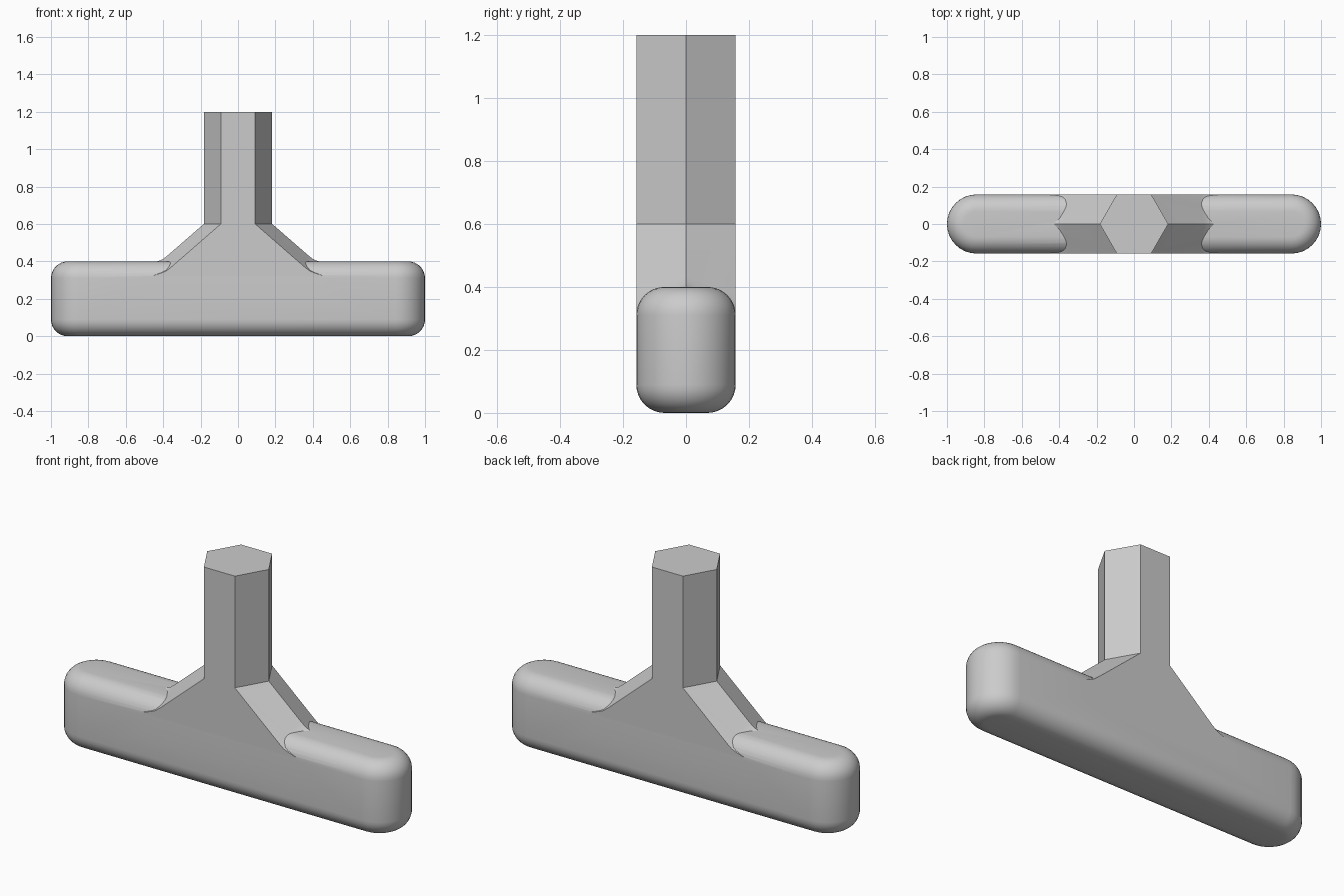
import bpy, bmesh
from math import sin, cos, pi, radians

cube = bpy.data.objects.get("Cube")
if cube:
    bpy.data.objects.remove(cube, do_unlink=True)

HALF_DEPTH = 0.158
BEVEL = 0.09
BAR_HEIGHT = 0.4

grey = bpy.data.materials.new("plain grey")
grey.use_nodes = True
grey.diffuse_color = (0.6, 0.6, 0.6, 1)
grey.node_tree.nodes["Principled BSDF"].inputs["Base Color"].default_value = grey.diffuse_color


def loft(name, rings):
    """Skin a stack of equal-length rings, listed bottom to top, and cap both ends."""
    bm = bmesh.new()
    loops = [[bm.verts.new(p) for p in ring] for ring in rings]
    for low, high in zip(loops, loops[1:]):
        for i in range(len(low)):
            j = (i + 1) % len(low)
            bm.faces.new((low[i], low[j], high[j], high[i]))
    bm.faces.new(loops[0][::-1])
    bm.faces.new(loops[-1])
    bmesh.ops.recalc_face_normals(bm, faces=bm.faces[:])
    mesh = bpy.data.meshes.new(name)
    bm.to_mesh(mesh)
    bm.free()
    mesh.materials.append(grey)
    obj = bpy.data.objects.new(name, mesh)
    bpy.context.collection.objects.link(obj)
    return obj


def stadium(radius, z, steps=16):
    """Round-ended outline, counter-clockwise."""
    centre = 1 - HALF_DEPTH
    ring = []
    for side, start in ((1, -pi / 2), (-1, pi / 2)):
        for i in range(steps + 1):
            a = start + pi * i / steps
            ring.append((side * centre + radius * cos(a), radius * sin(a), z))
    return ring


def hexagon(ridge_x, ridge_z, face_x, face_z):
    """Six-sided outline whose side ridges and flat faces may differ in height."""
    d = HALF_DEPTH
    return [(ridge_x, 0, ridge_z), (face_x, d, face_z), (-face_x, d, face_z),
            (-ridge_x, 0, ridge_z), (-face_x, -d, face_z), (face_x, -d, face_z)]


# Round-ended crossbar with rounded upper and lower rims
core = HALF_DEPTH - BEVEL
arc = [pi / 2 * i / 8 for i in range(9)]
lower = [stadium(core + BEVEL * sin(a), BEVEL * (1 - cos(a))) for a in arc]
upper = [stadium(core + BEVEL * cos(a), BAR_HEIGHT - BEVEL * (1 - sin(a))) for a in arc]
bar = loft("crossbar", lower + upper)

# Hexagonal stem flaring out into the bar with a small fillet
stem = loft("flared_stem", [
    hexagon(0.46, 0.2, 0.45, 0.2),
    hexagon(0.46, 0.393, 0.45, 0.325),
    hexagon(0.425, 0.402, 0.415, 0.336),
    hexagon(0.40, 0.413, 0.385, 0.348),
    hexagon(0.375, 0.433, 0.355, 0.371),
    hexagon(0.183, 0.6, 0.092, 0.6),
    hexagon(0.183, 1.2, 0.092, 1.2),
])

# Fuse both into one solid
fuse = bar.modifiers.new("fuse", "BOOLEAN")
fuse.operation = "UNION"
fuse.solver = "EXACT"
fuse.object = stem
bpy.context.view_layer.objects.active = bar
bpy.ops.object.select_all(action="DESELECT")
bar.select_set(True)
bpy.ops.object.modifier_apply(modifier=fuse.name)
bpy.data.objects.remove(stem, do_unlink=True)
bar.name = "hex_stem_and_crossbar"
bpy.ops.object.shade_smooth_by_angle(angle=radians(30))
